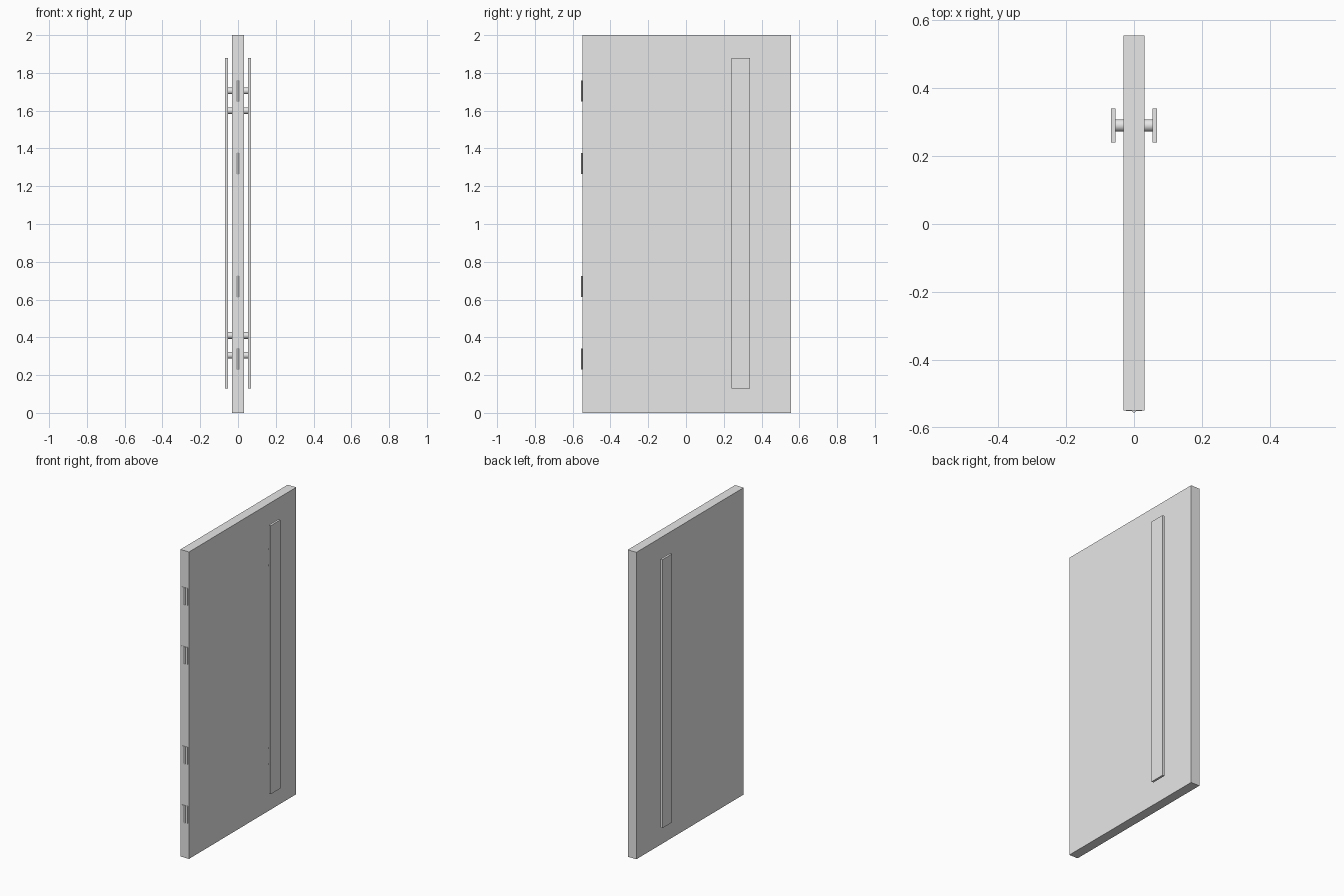
import bpy
from math import pi

cube = bpy.data.objects.get("Cube")
if cube:
    bpy.data.objects.remove(cube, do_unlink=True)

grey = bpy.data.materials.new("light_grey")
grey.use_nodes = True
colour = (0.8, 0.8, 0.8, 1)
grey.diffuse_color = colour
grey.node_tree.nodes["Principled BSDF"].inputs["Base Color"].default_value = colour


def box(name, low, high):
    centre = [(a + b) / 2 for a, b in zip(low, high)]
    bpy.ops.mesh.primitive_cube_add(size=1, location=centre)
    ob = bpy.context.object
    ob.name = name
    ob.scale = [b - a for a, b in zip(low, high)]
    bpy.ops.object.transform_apply(location=False, rotation=False, scale=True)
    ob.data.materials.append(grey)
    return ob


def rod(name, radius, length, centre, rotation=(0, 0, 0)):
    bpy.ops.mesh.primitive_cylinder_add(vertices=32, radius=radius, depth=length,
                                        location=centre, rotation=rotation)
    ob = bpy.context.object
    ob.name = name
    ob.data.materials.append(grey)
    bpy.ops.object.shade_smooth_by_angle()
    return ob


# Door slab
HALF = 0.031
FRONT = -0.549
box("door_panel", (-HALF, FRONT, 0), (HALF, 0.555, 2))

# Pull handle with four standoffs on each face
for side, label in ((1, "left"), (-1, "right")):
    inner, outer = sorted((side * 0.054, side * 0.068))
    box(label + "_handle_bar", (inner, 0.24, 0.13), (outer, 0.34, 1.88))
    for z in (0.305, 0.41, 1.6, 1.705):
        rod(label + "_handle_post", 0.018, 0.028, (side * 0.042, 0.29, z), (0, pi / 2, 0))

# Hinges on the front edge: thin leaf plus a slim knuckle
for z in (0.285, 0.67, 1.32, 1.705):
    box("hinge_leaf", (-0.023, FRONT - 0.002, z - 0.056), (0.023, FRONT + 0.002, z + 0.056))
    rod("hinge_knuckle", 0.006, 0.112, (0, FRONT, z))
